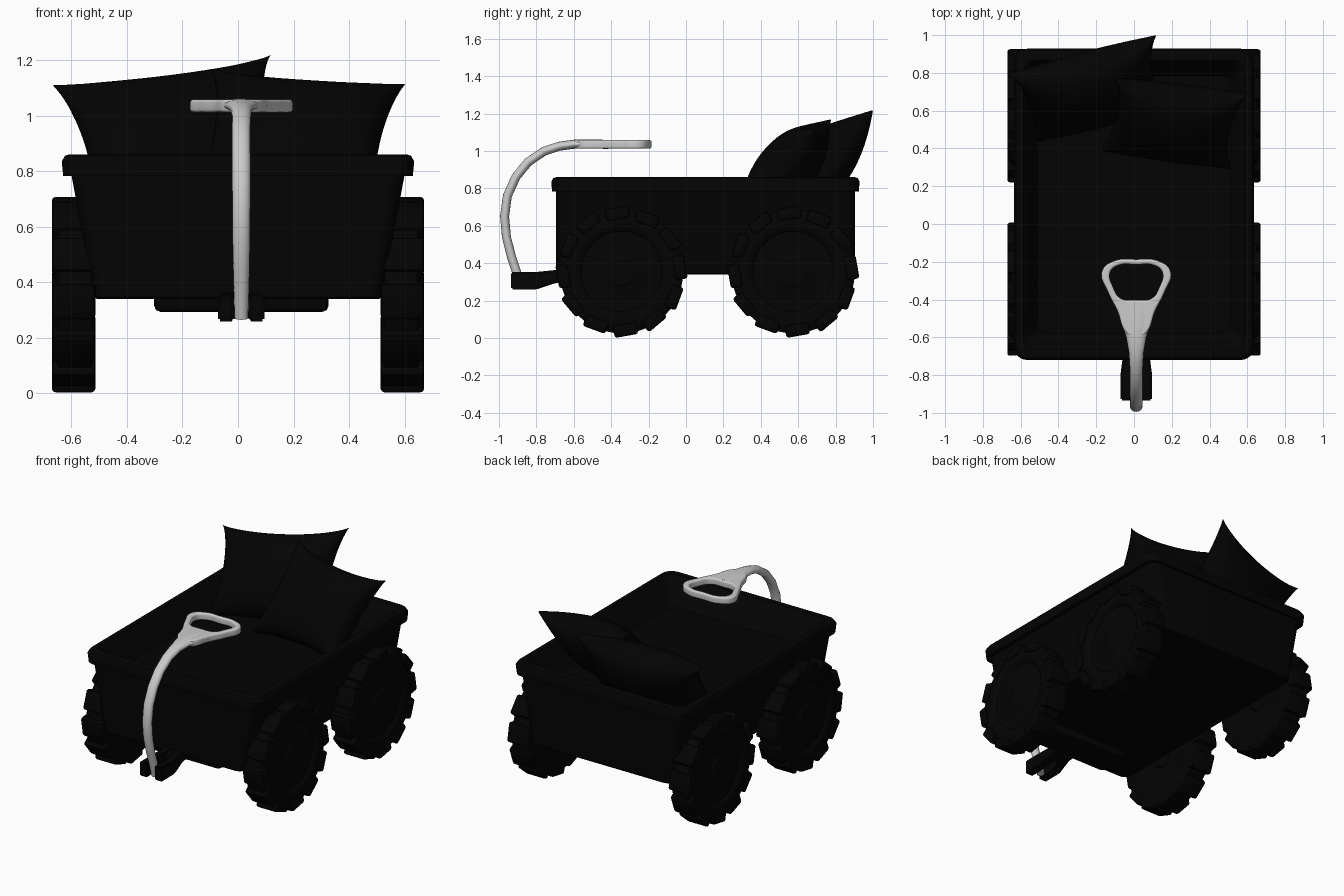
import bpy, bmesh, math
from mathutils import Vector, Matrix

if "Cube" in bpy.data.objects:
    bpy.data.objects.remove(bpy.data.objects["Cube"])

CX = 0.012  # hitch and handle sit a touch off centre
dark = bpy.data.materials.new("dark")
dark.diffuse_color = (0.001, 0.001, 0.001, 1)
dark.use_nodes = True
dark.node_tree.nodes["Principled BSDF"].inputs["Base Color"].default_value = dark.diffuse_color


def finish(name, bm, mat=dark, angle=40):
    bmesh.ops.recalc_face_normals(bm, faces=bm.faces)
    me = bpy.data.meshes.new(name)
    bm.to_mesh(me)
    bm.free()
    ob = bpy.data.objects.new(name, me)
    bpy.context.collection.objects.link(ob)
    if mat:
        me.materials.append(mat)
    bpy.ops.object.select_all(action='DESELECT')
    ob.select_set(True)
    bpy.context.view_layer.objects.active = ob
    bpy.ops.object.shade_smooth_by_angle(angle=math.radians(angle))
    return ob


def loft(bm, rings):
    """Skin a list of closed rings and cap both ends."""
    vs = [[bm.verts.new(p) for p in r] for r in rings]
    n = len(vs[0])
    for a, b in zip(vs, vs[1:]):
        for i in range(n):
            j = (i + 1) % n
            bm.faces.new((a[i], a[j], b[j], b[i]))
    bm.faces.new(vs[0])
    bm.faces.new(vs[-1])


def rounded_rect(z, hx, hy, r, cy, seg=6):
    pts = []
    for k, (sx, sy) in enumerate(((1, 1), (-1, 1), (-1, -1), (1, -1))):
        for i in range(seg + 1):
            a = math.pi / 2 * (k + i / seg)
            pts.append((sx * (hx - r) + r * math.cos(a),
                        cy + sy * (hy - r) + r * math.sin(a), z))
    return pts


def add_box(bm, size, matrix, bevel):
    r = bmesh.ops.create_cube(bm, size=1, matrix=matrix @ Matrix.Diagonal((*size, 1)))
    edges = list({e for v in r["verts"] for e in v.link_edges})
    bmesh.ops.bevel(bm, geom=edges, offset=bevel, segments=2, affect='EDGES', profile=0.5)


# Tub: outer wall, rolled rim, sloped inside and floor
bm = bmesh.new()
tub = [(.34, .51, .793, .05), (.347, .518, .798, .055), (.785, .60, .80, .06),
       (.782, .63, .82, .07), (.835, .635, .824, .07), (.855, .624, .814, .07),
       (.86, .61, .797, .065), (.86, .585, .765, .06), (.845, .57, .75, .06),
       (.71, .525, .695, .05), (.69, .51, .68, .05)]
loft(bm, [rounded_rect(z, hx, hy, r, .104) for z, hx, hy, r in tub])
finish("wagon_tub", bm, angle=35)


# Wheels: lathed tyre and hub with chunky tread lugs
PROFILE = [(.515, 0), (.515, .07), (.525, .08), (.525, .20), (.515, .225), (.515, .29),
           (.53, .330), (.645, .330), (.66, .30), (.662, .25), (.655, .228), (.642, .215),
           (.642, .09), (.646, .08), (.652, .07), (.652, 0)]


def wheel(name, side, cy, cz=.355):
    bm = bmesh.new()
    n = 48
    rings = [[(x, max(r, .001) * math.cos(2 * math.pi * i / n),
               max(r, .001) * math.sin(2 * math.pi * i / n)) for i in range(n)]
             for x, r in PROFILE]
    loft(bm, rings)
    for k in range(12):
        a = math.radians(30 * k + 4)
        m = (Matrix.Rotation(a, 4, 'X') @ Matrix.Translation((.5925, 0, -.312))
             @ Matrix.Rotation(math.radians(6), 4, 'X'))
        add_box(bm, (.157, .128, .066), m, .014)
    for v in bm.verts:
        v.co = (v.co.x * side, v.co.y + cy, v.co.z + cz)
    finish(name, bm, angle=30)


for label, cy in (("front", -.345), ("back", .573)):
    wheel(label + "_wheel_right", 1, cy)
    wheel(label + "_wheel_left", -1, cy)

# Steering bracket beneath the tub
bm = bmesh.new()
add_box(bm, (.63, .22, .09), Matrix.Translation((CX, -.55, .337)), .025)
finish("steering_bracket", bm)

# Hitch: two prongs angled up to the bracket
bm = bmesh.new()
for s in (-1, 1):
    path = [(-.935, .306, .055, .047), (-.80, .306, .055, .047),
            (-.70, .328, .042, .035), (-.60, .336, .04, .03)]
    loft(bm, [[(CX + s * (off + dx), y, z + dz) for dx, dz in
               ((-.029, -h), (.029, -h), (.029, h), (-.029, h))]
              for y, z, off, h in path])
bmesh.ops.bevel(bm, geom=bm.edges[:], offset=.008, segments=2, affect='EDGES')
add_box(bm, (.10, .13, .06), Matrix.Translation((CX, -.68, .325)), .008)
finish("hitch_fork", bm)

# Pull handle stem: oval section swept on a curve, flaring to the grip
stem = [(-.885, .27, .024), (-.905, .35, .027), (-.935, .44, .029), (-.96, .54, .031),
        (-.97, .65, .032), (-.955, .76, .033), (-.91, .86, .033), (-.845, .94, .033),
        (-.76, .998, .034), (-.68, 1.025, .039), (-.60, 1.036, .053), (-.52, 1.038, .078),
        (-.45, 1.036, .104), (-.415, 1.035, .116)]
bm = bmesh.new()
rings = []
for i, (y, z, w) in enumerate(stem):
    a, b = stem[max(i - 1, 0)], stem[min(i + 1, len(stem) - 1)]
    t = Vector((0, b[0] - a[0], b[1] - a[1])).normalized()
    nrm = t.cross(Vector((1, 0, 0)))
    ring = []
    for k in range(16):
        q = 2 * math.pi * k / 16
        ring.append(Vector((CX + w * math.cos(q), y, z)) + nrm * .024 * math.sin(q))
    rings.append(ring)
loft(bm, rings)
finish("handle_stem", bm, mat=None, angle=50)

# Pull handle grip: flat loop with a hand hole
cu = bpy.data.curves.new("handle_grip", 'CURVE')
cu.dimensions, cu.fill_mode = '2D', 'BOTH'
cu.extrude, cu.bevel_depth, cu.bevel_resolution, cu.offset = .012, .011, 3, -.011
cu.resolution_u = 6
outer = [(0, -.187), (.11, -.193), (.182, -.25), (.15, -.36), (.10, -.46), (.05, -.58), (0, -.60)]
hole = [(0, -.215), (.095, -.219), (.138, -.255), (.12, -.34), (.085, -.392), (0, -.402)]
for half in (outer, hole):
    pts = half + [(-x, y) for x, y in half[-2:0:-1]]
    sp = cu.splines.new('BEZIER')
    sp.bezier_points.add(len(pts) - 1)
    for bp, (x, y) in zip(sp.bezier_points, pts):
        bp.co = (x, y, 0)
        bp.handle_left_type = bp.handle_right_type = 'AUTO'
    sp.use_cyclic_u = True
grip = bpy.data.objects.new("handle_grip", cu)
grip.location = (CX, 0, 1.035)
bpy.context.collection.objects.link(grip)
bpy.ops.object.select_all(action='DESELECT')
grip.select_set(True)
bpy.context.view_layer.objects.active = grip
bpy.ops.object.convert(target='MESH')
bpy.ops.object.shade_smooth_by_angle(angle=math.radians(50))


# Pillows: puffed square with pinched edges between four corners
def pillow(name, bl, br, tr, tl, thick, n=26):
    bl, br, tr, tl = map(Vector, (bl, br, tr, tl))
    nrm = (br + tr - bl - tl).cross(tl + tr - bl - br).normalized()
    bm = bmesh.new()
    for side in (1, -1):
        g = []
        for j in range(n + 1):
            row = []
            for i in range(n + 1):
                u, v = -math.cos(math.pi * i / n), -math.cos(math.pi * j / n)
                h = thick * ((1 - u * u) * (1 - v * v)) ** .42
                pu = u * (1 - .16 * (1 - v * v) ** .7)
                pv = v * (1 - .18 * (1 - u * u) ** .7)
                s, t = (pu + 1) / 2, (pv + 1) / 2
                p = bl.lerp(br, s).lerp(tl.lerp(tr, s), t)
                row.append(bm.verts.new(p + nrm * (side * h)))
            g.append(row)
        for j in range(n):
            for i in range(n):
                bm.faces.new((g[j][i], g[j][i + 1], g[j + 1][i + 1], g[j + 1][i]))
    bmesh.ops.remove_doubles(bm, verts=bm.verts, dist=.0005)
    finish(name, bm, angle=60)


pillow("left_pillow", (-.54, .43, .66), (.2, .62, .66), (.12, 1.0, 1.22), (-.67, .79, 1.11), .155)
pillow("right_pillow", (-.19, .39, .66), (.52, .29, .67), (.605, .69, 1.115), (-.10, .775, 1.17), .155)
